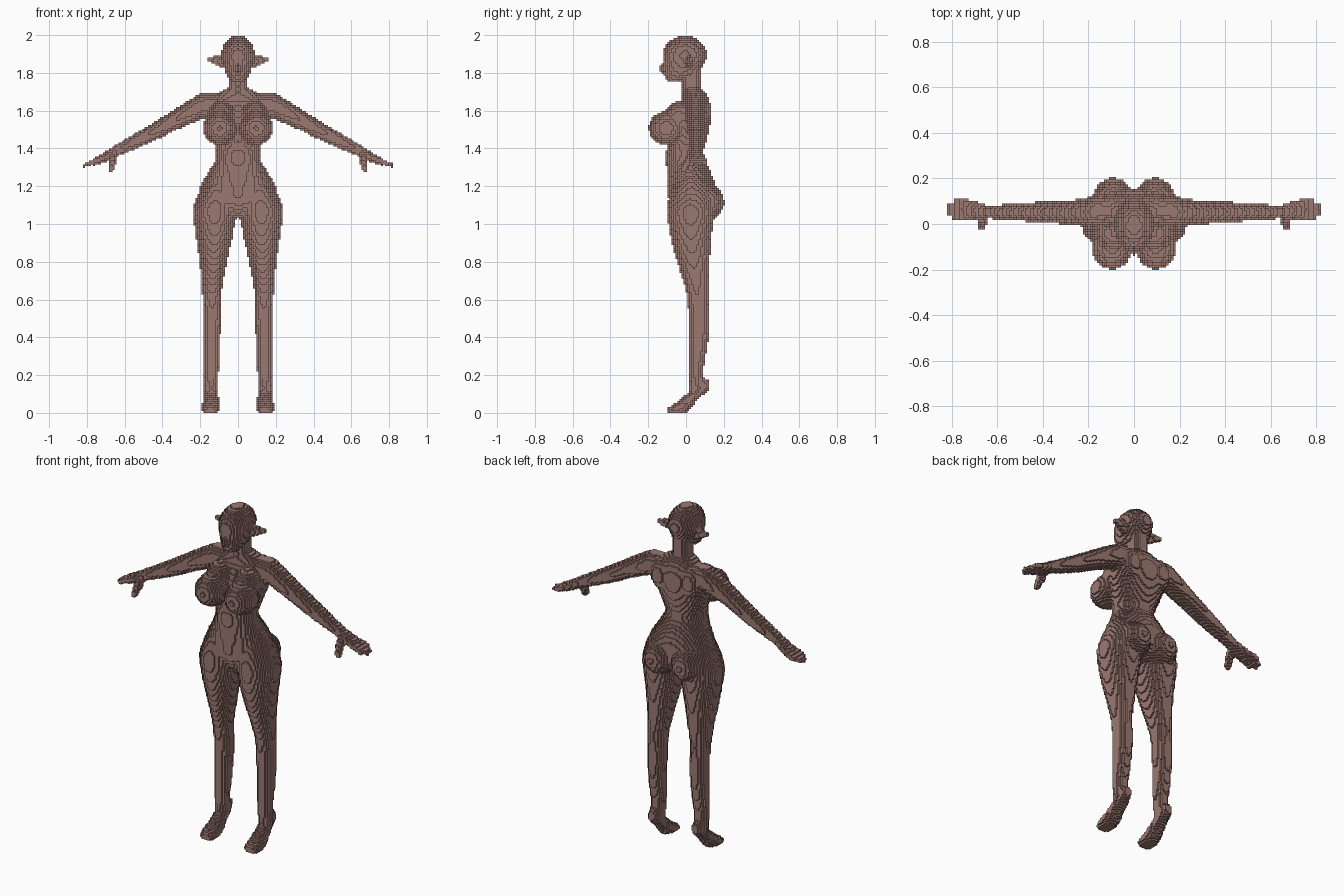
import bpy
import bmesh
import math
from mathutils import Vector, Matrix

cube = bpy.data.objects.get("Cube")
if cube:
    bpy.data.objects.remove(cube, do_unlink=True)

SIDES = 24
STEPS = 4
AXES = {  # directions of the two radii for a tube running along each axis
    "x": (Vector((0, 1, 0)), Vector((0, 0, 1))),
    "y": (Vector((1, 0, 0)), Vector((0, 0, 1))),
    "z": (Vector((1, 0, 0)), Vector((0, 1, 0))),
}
bm = bmesh.new()


def blend(a, b, c, d, t):
    """Catmull-Rom value between b and c."""
    return b + 0.5 * t * (c - a + t * (2*a - 5*b + 4*c - d + t * (3*(b - c) + d - a)))


def smooth_sections(sections):
    padded = [sections[0]] + list(sections) + [sections[-1]]
    result = []
    for i in range(len(sections) - 1):
        for k in range(STEPS):
            result.append([blend(*values, k / STEPS) for values in zip(*padded[i:i + 4])])
    result.append(list(sections[-1]))
    return result


def tube(axis, sections, mirror=False):
    """Loft ellipses given as x, y, z, first radius, second radius."""
    u, v = AXES[axis]
    for side in ((1, -1) if mirror else (1,)):
        rings = []
        for x, y, z, ru, rv in smooth_sections(sections):
            ring = []
            for i in range(SIDES):
                angle = math.tau * i / SIDES
                point = Vector((x, y, z)) + u * ru * math.cos(angle) + v * rv * math.sin(angle)
                point.x *= side
                ring.append(bm.verts.new(point))
            rings.append(ring)
        for low, high in zip(rings, rings[1:]):
            for i in range(SIDES):
                j = (i + 1) % SIDES
                bm.faces.new((low[i], low[j], high[j], high[i]))
        bm.faces.new(rings[0])
        bm.faces.new(rings[-1])


def ellipsoid(center, radii, mirror=False):
    for side in ((1, -1) if mirror else (1,)):
        place = Matrix.Translation((center[0] * side, center[1], center[2]))
        bmesh.ops.create_uvsphere(bm, u_segments=SIDES, v_segments=SIDES // 2, radius=1,
                                  matrix=place @ Matrix.Diagonal((*radii, 1)))


# Torso, from the crotch up to the neck
tube("z", [
    (0, .03, 1.04, .08, .08),
    (0, .03, 1.12, .19, .12),
    (0, .03, 1.2, .2, .125),
    (0, .015, 1.28, .155, .115),
    (0, -.01, 1.36, .117, .1),
    (0, .005, 1.43, .13, .1),
    (0, .03, 1.54, .165, .1),
    (0, .045, 1.63, .175, .085),
    (0, .045, 1.69, .12, .065),
    (0, .03, 1.72, .06, .055),
])
# Neck
tube("z", [(0, .04, 1.66, .06, .05), (0, .03, 1.73, .052, .05), (0, .03, 1.84, .055, .055)])
# Head, with jaw and nose
tube("z", [
    (0, -.065, 1.755, .035, .035),
    (0, -.04, 1.79, .058, .075),
    (0, -.015, 1.84, .077, .105),
    (0, -.005, 1.9, .087, .118),
    (0, -.005, 1.95, .075, .1),
    (0, -.005, 1.985, .045, .06),
    (0, -.005, 2.003, .015, .02),
])
ellipsoid((0, -.115, 1.825), (.018, .025, .025))
# Pointed ears
tube("x", [(.06, .01, 1.86, .02, .035), (.1, .015, 1.862, .018, .03),
           (.14, .025, 1.87, .014, .018), (.165, .03, 1.873, .01, .01)], True)
# Chest, seat and shoulder blades
ellipsoid((.097, -.105, 1.51), (.09, .095, .09), True)
ellipsoid((.09, -.04, 1.57), (.075, .075, .08), True)
ellipsoid((.092, .095, 1.12), (.093, .108, .1), True)
ellipsoid((.1, .085, 1.6), (.06, .05, .09), True)

# Legs, from the hip down to the ankle
tube("z", [
    (.11, .03, 1.2, .085, .11),
    (.122, .025, 1.08, .115, .125),
    (.124, .025, .98, .104, .115),
    (.127, .03, .88, .087, .1),
    (.132, .045, .76, .066, .08),
    (.138, .06, .63, .051, .058),
    (.138, .07, .5, .048, .056),
    (.14, .065, .36, .044, .05),
    (.142, .053, .23, .039, .04),
    (.143, .06, .15, .036, .04),
    (.143, .055, .1, .033, .035),
], True)
# Raised feet, from the heel to the toes
tube("y", [
    (.143, .122, .15, .02, .025),
    (.143, .09, .14, .034, .045),
    (.143, .04, .09, .038, .045),
    (.145, 0, .05, .045, .05),
    (.146, -.05, .028, .048, .03),
    (.146, -.085, .018, .044, .018),
    (.146, -.1, .016, .032, .012),
], True)

# Arms, from the shoulder to the palm
tube("x", [
    (.1, .055, 1.635, .055, .06),
    (.17, .055, 1.633, .06, .067),
    (.23, .052, 1.608, .057, .067),
    (.32, .05, 1.562, .05, .059),
    (.42, .052, 1.505, .045, .053),
    (.53, .053, 1.448, .038, .043),
    (.64, .053, 1.393, .031, .033),
    (.7, .06, 1.36, .042, .028),
    (.76, .062, 1.331, .044, .02),
], True)
# Fingers fan out from the palm
for spread, reach in ((-.036, .8), (-.01, .822), (.017, .818), (.042, .785)):
    tube("x", [(.72, .06 + spread * .8, 1.348, .015, .017),
               (reach, .062 + spread, 1.353 - (reach - .72) * .42, .013, .014)], True)
# Thumbs hang forward and down
tube("z", [(.67, .035, 1.37, .026, .03), (.665, .005, 1.325, .021, .023),
           (.675, -.02, 1.272, .014, .016)], True)

# One flat skin colour
skin = bpy.data.materials.new("dusty_rose_skin")
skin.use_nodes = True
color = (.33, .19, .165, 1)
skin.diffuse_color = color
skin.node_tree.nodes["Principled BSDF"].inputs["Base Color"].default_value = color

bmesh.ops.recalc_face_normals(bm, faces=bm.faces)
mesh = bpy.data.meshes.new("body")
bm.to_mesh(mesh)
bm.free()
mesh.materials.append(skin)
body = bpy.data.objects.new("body", mesh)
bpy.context.collection.objects.link(body)

# Fuse the parts, soften the joins, then cut the surface into small blocks
fuse = body.modifiers.new("fuse", "REMESH")
fuse.mode = "VOXEL"
fuse.voxel_size = .008
soften = body.modifiers.new("soften", "SMOOTH")
soften.factor = .5
soften.iterations = 4
blocks = body.modifiers.new("blocks", "REMESH")
blocks.mode = "BLOCKS"
blocks.octree_depth = 8
blocks.scale = .75
blocks.use_remove_disconnected = False

# Stand the finished figure on the ground
bpy.context.view_layer.update()
result = body.evaluated_get(bpy.context.evaluated_depsgraph_get())
body.location.z = -min(vertex.co.z for vertex in result.data.vertices)
